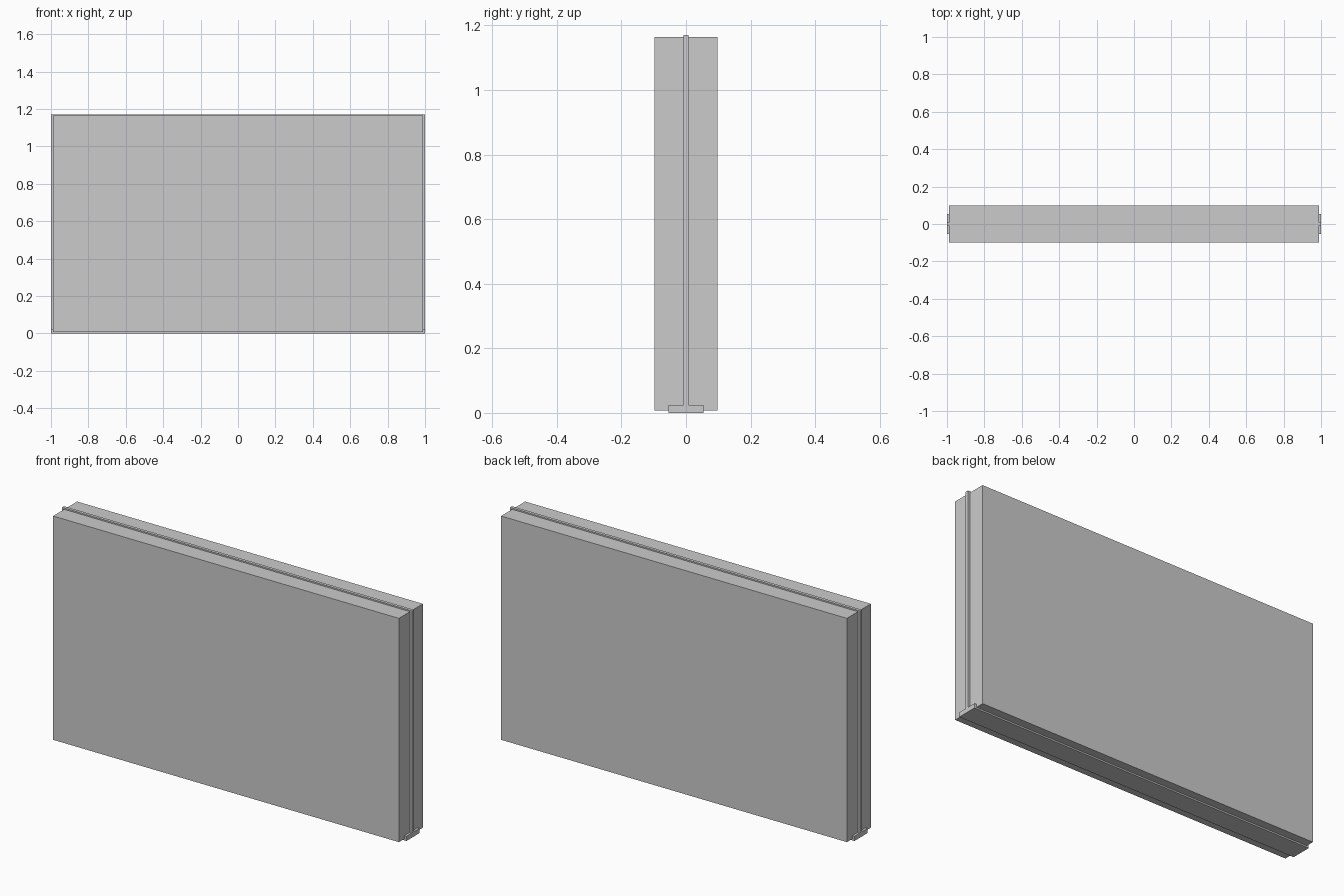
import bpy, bmesh

if "Cube" in bpy.data.objects:
    bpy.data.objects.remove(bpy.data.objects["Cube"])


def extrude_profile(name, points, half_length):
    """Extrude a closed (y, z) outline along x, centred on x = 0."""
    bm = bmesh.new()
    face = bm.faces.new([bm.verts.new((-half_length, y, z)) for y, z in points])
    out = bmesh.ops.extrude_face_region(bm, geom=[face])
    verts = [g for g in out["geom"] if isinstance(g, bmesh.types.BMVert)]
    bmesh.ops.translate(bm, verts=verts, vec=(2 * half_length, 0, 0))
    bmesh.ops.recalc_face_normals(bm, faces=bm.faces)
    mesh = bpy.data.meshes.new(name)
    bm.to_mesh(mesh)
    bm.free()
    obj = bpy.data.objects.new(name, mesh)
    bpy.context.collection.objects.link(obj)
    return obj


def mirrored(half):
    """Complete a right-half outline across y = 0."""
    return half + [(-y, z) for y, z in reversed(half)]


# Thick main slab
extrude_profile("wall_slab", mirrored([(0.098, 0.008), (0.098, 1.164)]), 0.988)

# Thin core with a wide foot, protruding slightly at the ends, top and bottom
extrude_profile("core_and_foot", mirrored([
    (0.054, 0.0), (0.054, 0.024), (0.008, 0.024), (0.008, 1.171)]), 1.0)
